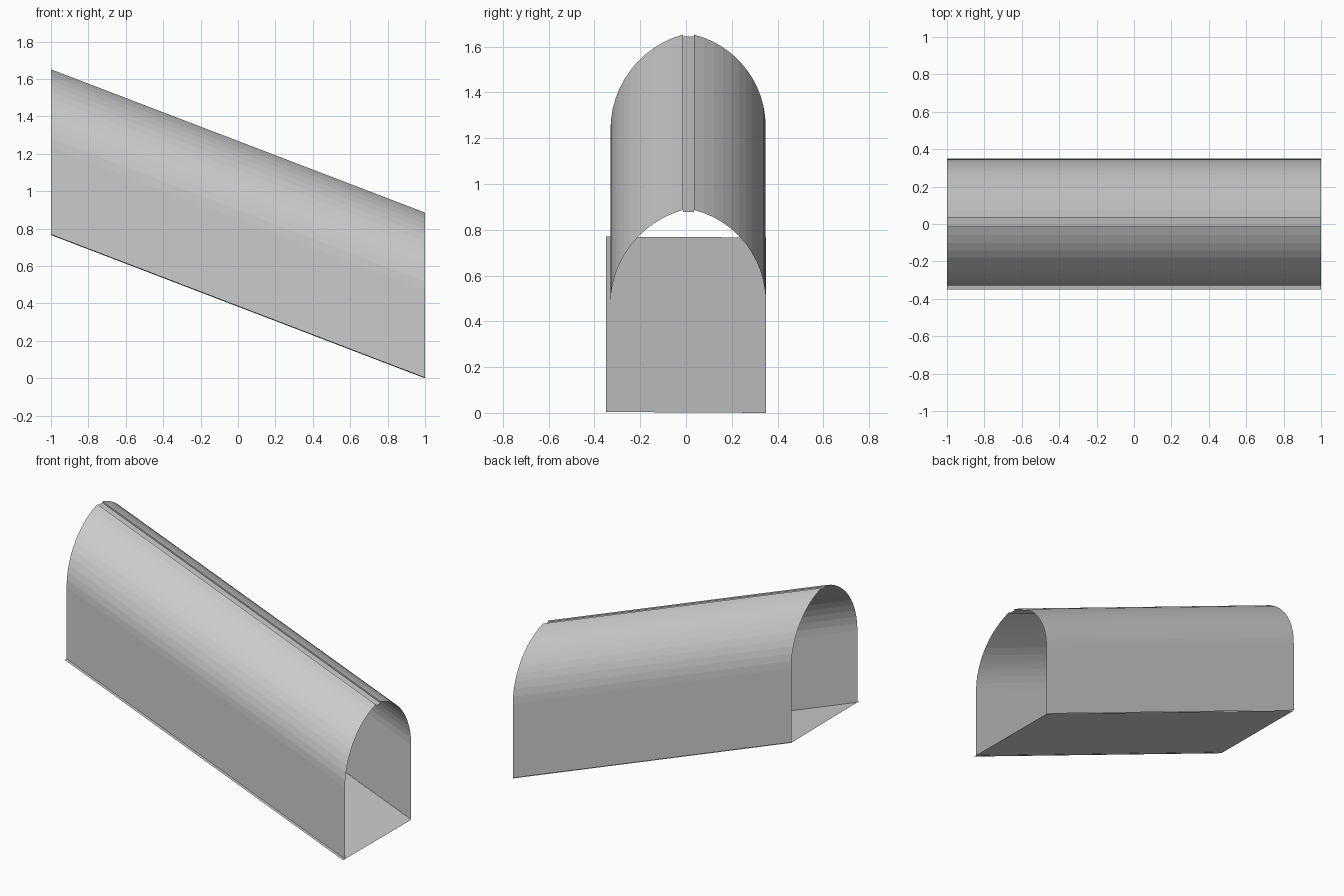
import bpy, math

if "Cube" in bpy.data.objects:
    bpy.data.objects.remove(bpy.data.objects["Cube"])

DROP = 0.766  # height lost from x=-1 to x=1

grey = bpy.data.materials.new("plain grey")
grey.diffuse_color = (0.6, 0.6, 0.6, 1)
grey.use_nodes = True
grey.node_tree.nodes["Principled BSDF"].inputs["Base Color"].default_value = grey.diffuse_color


def sheet(name, profile):
    """Thin open sheet: a y/z profile swept down the slope."""
    verts = []
    for y, z in profile:
        verts += [(-1, y, z + DROP), (1, y, z)]
    faces = [(2 * i, 2 * i + 1, 2 * i + 3, 2 * i + 2) for i in range(len(profile) - 1)]
    mesh = bpy.data.meshes.new(name)
    mesh.from_pydata(verts, [], faces)
    mesh.materials.append(grey)
    obj = bpy.data.objects.new(name, mesh)
    bpy.context.collection.objects.link(obj)
    return obj


def wall_profile(y_wall, y_top, spring, top, steps=12):
    """Upright wall that bends into half of a pointed arch, with a small lip at the ridge."""
    dx, h = abs(y_top - y_wall), top - spring
    r = (h * h + dx * dx) / (2 * dx)
    end = math.asin(h / r)
    side = 1 if y_top > y_wall else -1
    pts = [(y_wall, 0.003)]
    for i in range(steps + 1):
        a = end * i / steps
        pts.append((y_wall + side * r * (1 - math.cos(a)), spring + r * math.sin(a)))
    pts.append((y_top, top - 0.009))
    return pts


# sloping floor, slightly wider than the walls
sheet("floor", [(0.35, 0.0), (-0.35, 0.004)])
# two curved side walls
sheet("front_wall", wall_profile(-0.33, -0.014, 0.47, 0.886))
back = sheet("back_wall", wall_profile(0.348, 0.036, 0.485, 0.886))
back.data.flip_normals()
# narrow strip along the ridge, just below the wall tops
sheet("ridge_strip", [(-0.014, 0.877), (0.036, 0.877)])
